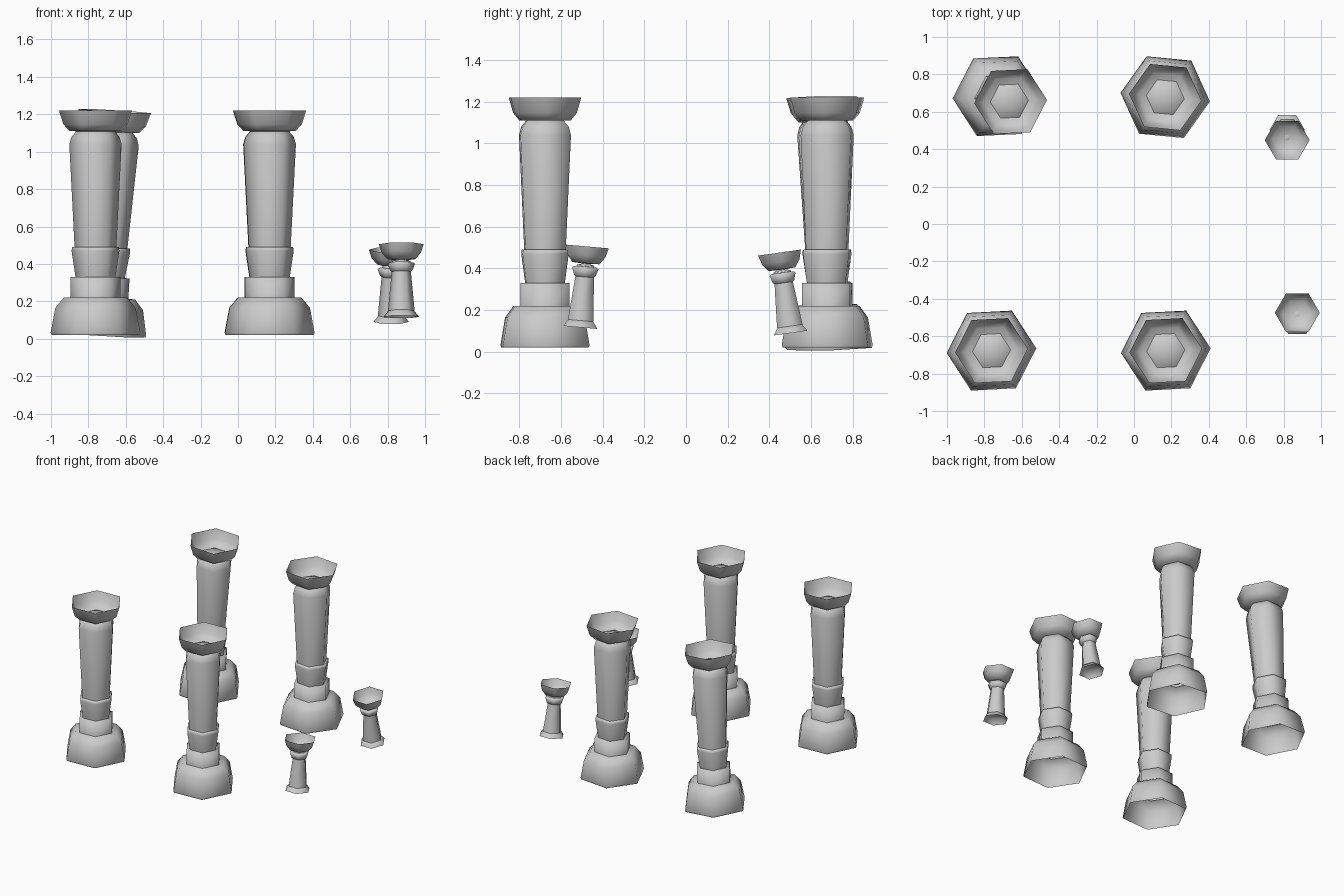
import bpy, bmesh
from math import radians, cos, sin, pi
from mathutils import Matrix

if "Cube" in bpy.data.objects:
    bpy.data.objects.remove(bpy.data.objects["Cube"])

SIDES = 6


def lathe(name, profile, matrix):
    """Six-sided shell from (radius, height) points; radius 0 makes a tip."""
    bm = bmesh.new()
    rings = []
    for r, z in profile:
        if r == 0:
            rings.append([bm.verts.new((0, 0, z))] * SIDES)
        else:
            rings.append([bm.verts.new((r * cos(2 * pi * i / SIDES),
                                        r * sin(2 * pi * i / SIDES), z))
                          for i in range(SIDES)])
    for a, b in zip(rings, rings[1:]):
        for i in range(SIDES):
            j = (i + 1) % SIDES
            corners = list(dict.fromkeys((a[i], a[j], b[j], b[i])))
            bm.faces.new(corners).smooth = True
    mesh = bpy.data.meshes.new(name)
    bm.to_mesh(mesh)
    bm.free()
    obj = bpy.data.objects.new(name, mesh)
    bpy.context.collection.objects.link(obj)
    obj.matrix_world = matrix
    return obj


# Tall column: bell foot, plinth, collar, tapered shaft, open cup
TALL = {
    "foot": [(.235, .02), (.24, .032), (.215, .165), (.17, .22), (0, .22)],
    "plinth": [(.133, .2), (.133, .33), (0, .33)],
    "collar": [(.107, .33), (.128, .47), (.125, .49), (.1, .49)],
    "shaft": [(.106, .32), (.112, .49), (.14, 1.04), (.128, 1.08),
              (.1, 1.112), (0, 1.125)],
    "cup": [(0, 1.107), (.138, 1.11), (.172, 1.147), (.195, 1.22)],
}

# Short column: flared foot, waisted shaft, bead ring, open cup
SHORT = {
    "foot": [(.094, 0), (.086, .012), (.066, .036), (0, .04)],
    "shaft": [(.071, .033), (.068, .07), (.052, .235), (.048, .3), (0, .31)],
    "ring": [(.048, .24), (.06, .25), (.073, .285), (.062, .292), (.045, .294)],
    "cup": [(0, .306), (.076, .31), (.105, .345), (.12, .39)],
}

# name, parts, base position, spin, lean towards +x, lean towards +y (degrees)
COLUMNS = [
    ("front_left_column", TALL, (-.762, -.677, 0), 3, 0, 0),
    ("front_right_column", TALL, (.17, -.677, 0), 3, 0, 0),
    ("back_right_column", TALL, (.167, .678, 0), -5.5, 0, 0),
    ("back_left_column", TALL, (-.732, .684, 0), 2.7, 3.4, -1.4),
    ("front_short_column", SHORT, (.873, -.508, .117), 0, 0, 5),
    ("back_short_column", SHORT, (.819, .503, .09), 0, 0, -8),
]

for name, parts, pos, spin, lean_x, lean_y in COLUMNS:
    matrix = (Matrix.Translation(pos)
              @ Matrix.Rotation(radians(lean_x), 4, 'Y')
              @ Matrix.Rotation(radians(-lean_y), 4, 'X')
              @ Matrix.Rotation(radians(spin), 4, 'Z'))
    for part, profile in parts.items():
        lathe(f"{name}_{part}", profile, matrix)
